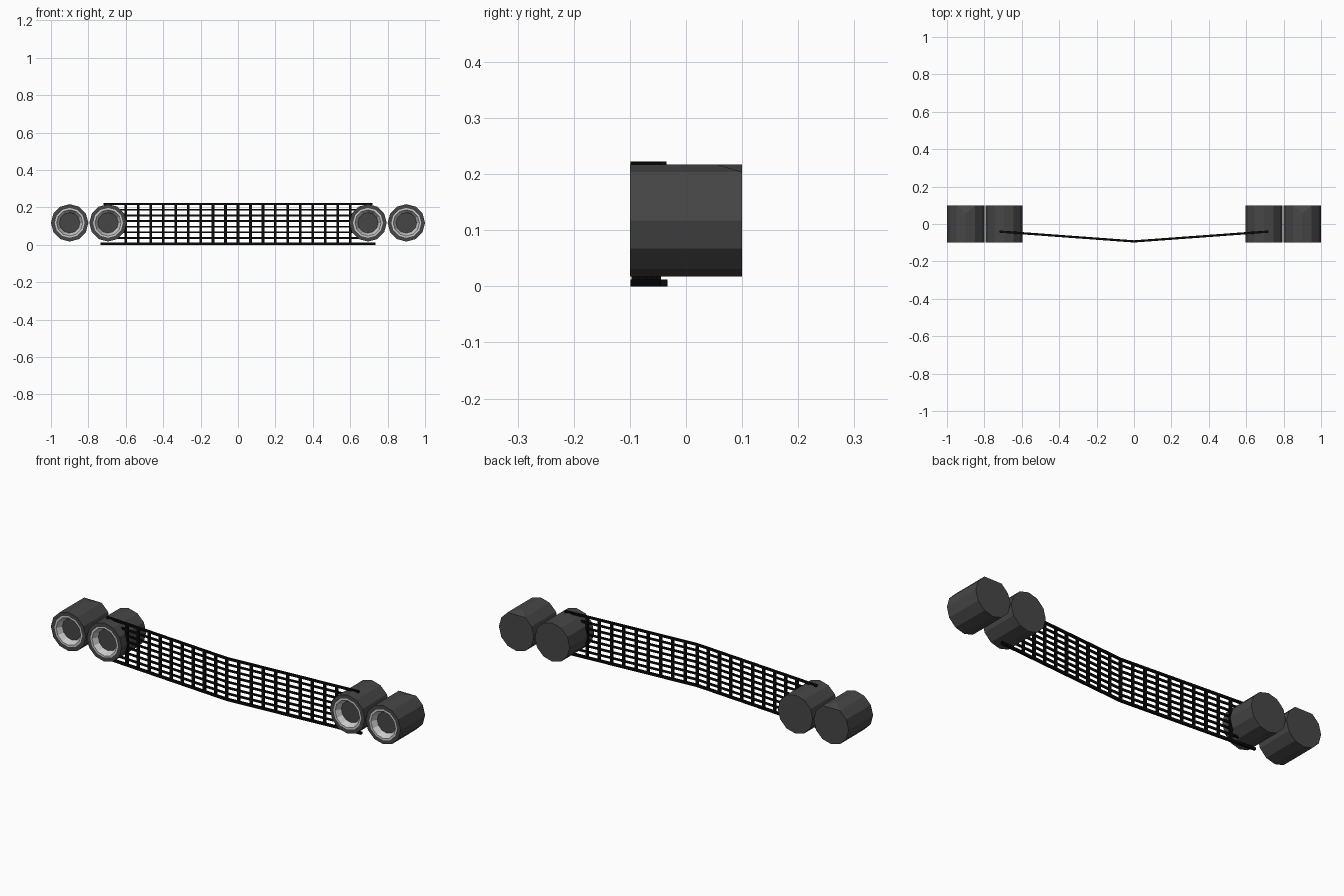
import bpy, bmesh, math

if "Cube" in bpy.data.objects:
    bpy.data.objects.remove(bpy.data.objects["Cube"])


def material(name, rgb):
    m = bpy.data.materials.new(name)
    m.diffuse_color = (*rgb, 1)
    m.use_nodes = True
    m.node_tree.nodes["Principled BSDF"].inputs["Base Color"].default_value = m.diffuse_color
    return m


dark_grey = material("dark_grey", (0.062, 0.062, 0.062))
pale_grey = material("pale_grey", (0.60, 0.60, 0.60))
black = material("black", (0.003, 0.003, 0.003))


def finish(bm, name, mats):
    bmesh.ops.recalc_face_normals(bm, faces=bm.faces)
    me = bpy.data.meshes.new(name)
    bm.to_mesh(me)
    bm.free()
    for m in mats:
        me.materials.append(m)
    ob = bpy.data.objects.new(name, me)
    bpy.context.collection.objects.link(ob)
    return ob


# Headlight: 12-sided can with a pale recessed ring and a dark lens
N, CZ = 12, 0.117


def headlight(name, cx, notched):
    bm = bmesh.new()
    # (radius, y, material of the band that leads to this ring)
    profile = [(0.1, 0.1, 0), (0.1, -0.1, 0), (0.08, -0.1, 0),
               (0.07, -0.1, 1), (0.055, -0.07, 1)]
    rings = []
    for r, y, _ in profile:
        rings.append([bm.verts.new((cx + r * math.cos(2 * math.pi * i / N), y,
                                    CZ + r * math.sin(2 * math.pi * i / N)))
                      for i in range(N)])
    for k in range(1, len(rings)):
        a, b = rings[k - 1], rings[k]
        for i in range(N):
            j = (i + 1) % N
            f = bm.faces.new((a[i], a[j], b[j], b[i]))
            f.material_index = profile[k][2]
    bm.faces.new(rings[-1])
    back = rings[0]
    if notched:
        # top rear corner is pulled forward into a small notch
        top = N // 4
        back[top].co.y = 0.056
        bm.faces.new(back[top - 1:top + 2])
        bm.faces.new(back[:top] + back[top + 1:])
    else:
        bm.faces.new(back)
    return finish(bm, name, [dark_grey, pale_grey])


for side, s in (("left", -1), ("right", 1)):
    headlight("outer_headlight_" + side, s * 0.9, True)
    headlight("inner_headlight_" + side, s * 0.695, False)


# Grille, bent to a shallow V in plan
def bend(x):
    return -0.093 + 0.073 * abs(x)


def horizontal_bar(bm, z, half, h, d):
    sections = []
    for x in (-half, 0, half):
        y = bend(x)
        sections.append([bm.verts.new((x, y + a * d / 2, z + b * h / 2))
                         for a, b in ((-1, -1), (1, -1), (1, 1), (-1, 1))])
    for a, b in zip(sections, sections[1:]):
        for i in range(4):
            j = (i + 1) % 4
            bm.faces.new((a[i], a[j], b[j], b[i]))
    bm.faces.new(sections[0])
    bm.faces.new(sections[-1])


# Frame rails along the top and bottom
bm = bmesh.new()
horizontal_bar(bm, 0.217, 0.72, 0.010, 0.012)
horizontal_bar(bm, 0.006, 0.735, 0.012, 0.012)
finish(bm, "grille_rails", [black])

# Horizontal slats
bm = bmesh.new()
for i in range(1, 7):
    horizontal_bar(bm, 0.006 + i * 0.211 / 7, 0.66, 0.009, 0.009)
finish(bm, "grille_slats", [black])

# Upright bars
bm = bmesh.new()
for i in range(-9, 10):
    x = i * 0.0667
    cube = bmesh.ops.create_cube(bm, size=1)["verts"]
    for v in cube:
        v.co = (x + v.co.x * 0.014, bend(x) + v.co.y * 0.009,
                0.1115 + v.co.z * 0.205)
finish(bm, "grille_uprights", [black])
